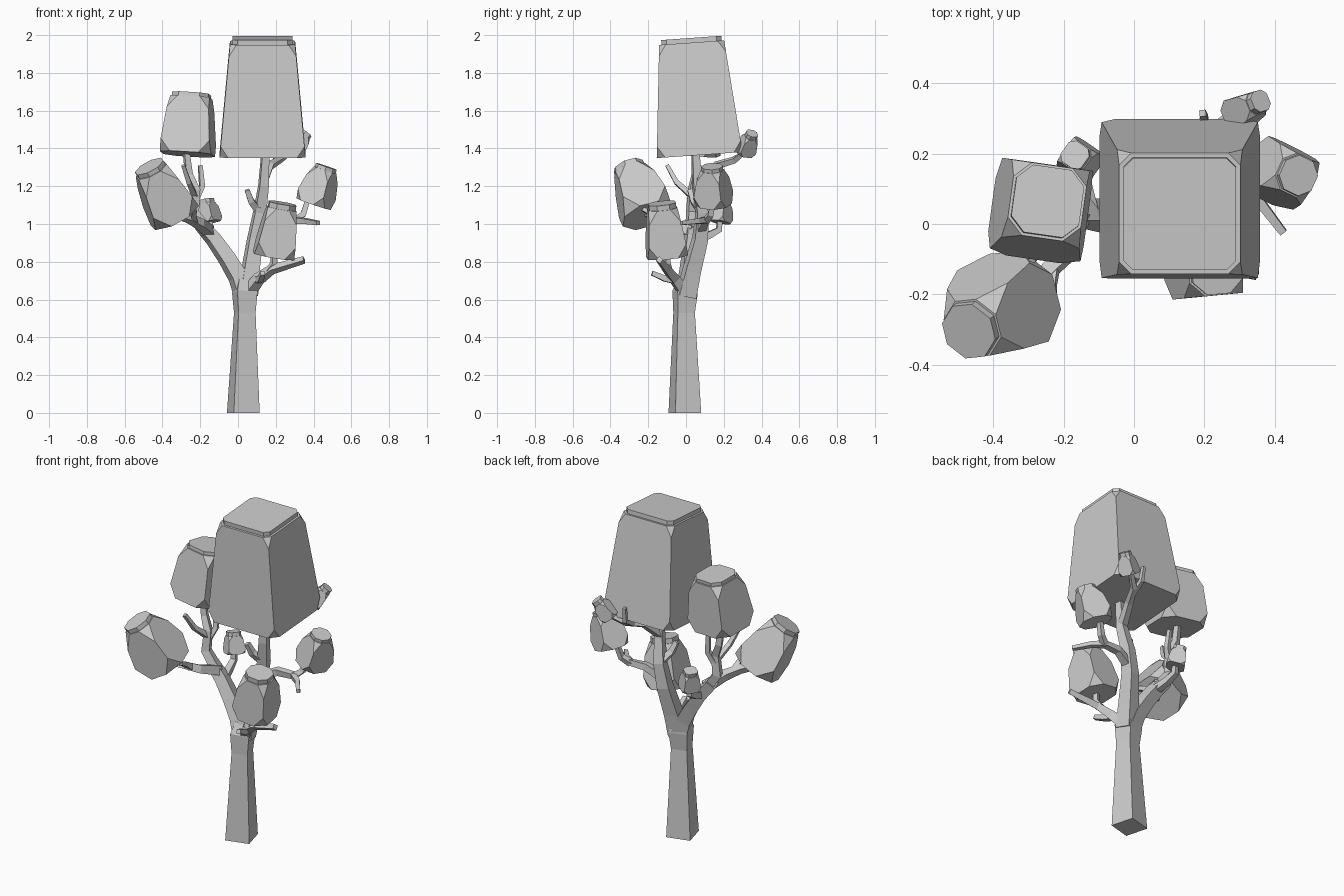
import bpy, bmesh, math
from mathutils import Vector, Matrix

cube = bpy.data.objects.get("Cube")
if cube:
    bpy.data.objects.remove(cube, do_unlink=True)

# One plain material for the whole tree
grey = bpy.data.materials.new("pale_grey")
grey.use_nodes = True
grey.diffuse_color = (0.6, 0.6, 0.6, 1)
grey.node_tree.nodes["Principled BSDF"].inputs["Base Color"].default_value = (0.6, 0.6, 0.6, 1)


def finish(bm, name):
    bmesh.ops.recalc_face_normals(bm, faces=bm.faces[:])
    mesh = bpy.data.meshes.new(name)
    bm.to_mesh(mesh)
    bm.free()
    mesh.materials.append(grey)
    obj = bpy.data.objects.new(name, mesh)
    bpy.context.collection.objects.link(obj)
    return obj


def limb(name, points, r0, r1, radii=None):
    """Four-sided tapering tube through the points."""
    bm = bmesh.new()
    pts = [Vector(p) for p in points]
    n = len(pts)
    rings = []
    ref = Vector((math.cos(math.radians(15)), math.sin(math.radians(15)), 0))
    for i, p in enumerate(pts):
        t = (pts[min(i + 1, n - 1)] - pts[max(i - 1, 0)]).normalized()
        if i == 0 and radii:
            t = Vector((0, 0, 1))
        # carry the cross-section frame along the path
        u = (ref - t * ref.dot(t)).normalized()
        ref = u
        v = t.cross(u)
        r = radii[i] if radii else r0 + (r1 - r0) * i / (n - 1)
        rings.append([bm.verts.new(p + r * (u * math.cos(a) + v * math.sin(a)))
                      for a in (math.pi / 4 + k * math.pi / 2 for k in range(4))])
    for a, b in zip(rings, rings[1:]):
        for k in range(4):
            m = (k + 1) % 4
            bm.faces.new((a[k], a[m], b[m], b[k]))
    bm.faces.new(rings[0][::-1])
    bm.faces.new(rings[-1])
    return finish(bm, name)


def leaf_block(name, base, top, w0, w1, cut, cap, spin=0):
    """Tapered block with clipped corners and a thin raised cap."""
    base, top = Vector(base), Vector(top)
    axis = top - base
    height = axis.length - cap
    bm = bmesh.new()
    bmesh.ops.create_cube(bm, size=1)
    for v in bm.verts:
        w = w1 if v.co.z > 0 else w0
        v.co = Vector((v.co.x * w, v.co.y * w, (v.co.z + 0.5) * height))
    bmesh.ops.bevel(bm, geom=bm.verts[:], offset=cut, offset_type='PERCENT',
                    segments=1, affect='VERTICES')
    bm.normal_update()
    lid = max(bm.faces, key=lambda f: f.calc_center_median().z)
    bmesh.ops.inset_individual(bm, faces=[lid], thickness=w1 * 0.04)
    bmesh.ops.inset_individual(bm, faces=[lid], thickness=0, depth=cap)
    turn = Vector((0, 0, 1)).rotation_difference(axis).to_matrix().to_4x4()
    spin_m = Matrix.Rotation(math.radians(spin), 4, 'Z')
    bm.transform(Matrix.Translation(base) @ turn @ spin_m)
    return finish(bm, name)


# Trunk
limb("trunk", [(.028, -.006, 0), (.036, -.01, .53), (.036, -.005, .64), (.036, .01, .7)],
     0, 0, [.1, .066, .078, .055])

# Right-hand main limb with its side branches
limb("left_limb", [(.05, 0, .62), (.065, .03, .75), (.09, .075, .92), (.115, .085, 1.06),
                   (.135, .06, 1.2), (.145, .05, 1.38)], .066, .026)
limb("left_limb_twig", [(.11, .08, 1.07), (.07, .04, 1.12), (.048, .02, 1.18)], .028, .018)
limb("rear_branch", [(.135, .06, 1.22), (.17, .16, 1.31), (.22, .26, 1.34), (.29, .32, 1.39)], .03, .015)
limb("rear_twig", [(.2, .23, 1.33), (.2, .3, 1.37), (.195, .315, 1.46)], .02, .013)
limb("side_branch", [(.1, .075, .97), (.2, .1, 1.02), (.3, .105, 1.02), (.36, .06, 1.015),
                     (.425, -.025, 1.005)], .032, .015)
limb("side_riser", [(.3, .105, 1.015), (.345, .13, 1.05), (.37, .145, 1.13)], .024, .018)

# Low front branch
limb("low_branch", [(.05, 0, .63), (.11, -.06, .71), (.18, -.1, .76), (.35, -.14, .81)], .042, .02)
limb("low_twig", [(.1, -.05, .7), (.12, -.11, .71), (.13, -.18, .74)], .026, .017)
limb("low_riser", [(.16, -.09, .75), (.19, -.1, .79), (.19, -.1, .85)], .024, .018)

# Left-hand main limb with its side branches
limb("right_limb", [(.035, 0, .62), (0, .01, .72), (-.06, .02, .82), (-.13, .03, .92),
                    (-.2, .03, 1.0)], .064, .042)
limb("upright_branch", [(-.17, .03, .97), (-.235, .03, 1.06), (-.225, .035, 1.18),
                        (-.26, .05, 1.26), (-.275, .05, 1.39)], .038, .02)
limb("upright_twig", [(-.23, .035, 1.12), (-.19, .06, 1.2), (-.2, .07, 1.31)], .024, .015)
limb("upright_fork", [(-.23, .03, 1.15), (-.26, -.05, 1.22), (-.29, -.1, 1.31)], .022, .014)
limb("front_branch", [(-.15, .03, .96), (-.2, -.09, 1.0), (-.26, -.15, 1.03),
                      (-.36, -.22, 1.06)], .038, .022)
limb("front_twig", [(-.23, -.12, 1.01), (-.235, -.17, 1.05), (-.23, -.23, 1.08)], .024, .015)
limb("back_branch", [(-.12, .03, .91), (-.14, .12, .94), (-.15, .175, .97), (-.15, .178, 1.03)], .03, .018)

# Foliage blocks
leaf_block("crown_foliage", (.13, .072, 1.365), (.13, .028, 1.985), .455, .345, 10, .025)
leaf_block("upper_right_foliage", (-.268, .035, 1.37), (-.245, .065, 1.69), .275, .21, 22, .02, -8)
leaf_block("front_right_foliage", (-.335, -.205, 1.045), (-.47, -.305, 1.305), .265, .17, 30, .025, 10)
leaf_block("low_front_foliage", (.188, -.1, .83), (.236, -.128, 1.11), .215, .155, 27, .028, 5)
leaf_block("side_foliage", (.4, .148, 1.105), (.468, .138, 1.305), .175, .115, 28, .02, -25)
leaf_block("small_rear_foliage", (.29, .312, 1.38), (.36, .35, 1.48), .095, .066, 25, .022, 20)
leaf_block("small_back_foliage", (-.148, .178, 1.01), (-.168, .196, 1.13), .105, .078, 22, .022, -35)
